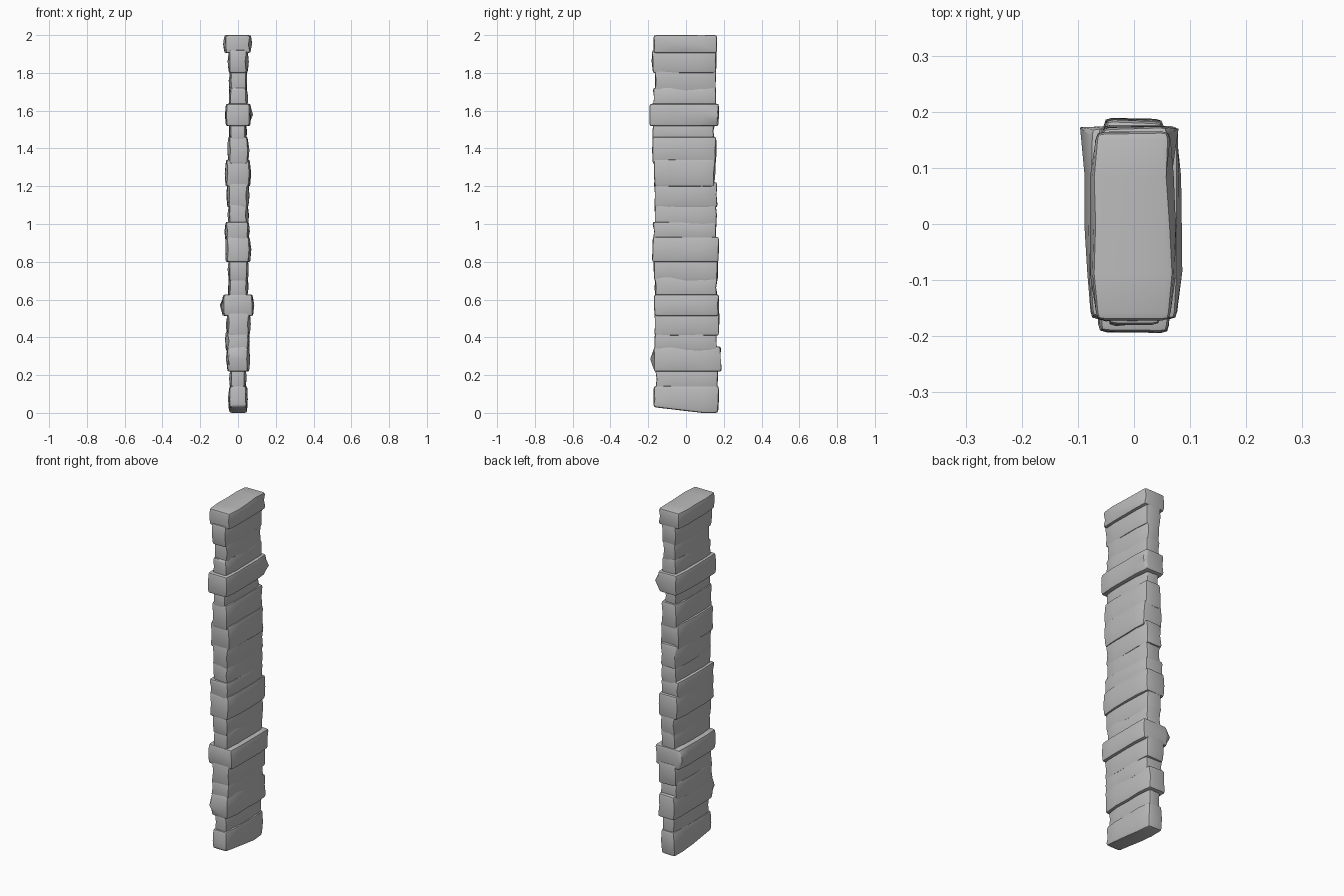
import bpy, bmesh, math, random

random.seed(4)
if "Cube" in bpy.data.objects:
    bpy.data.objects.remove(bpy.data.objects["Cube"])

stone = bpy.data.materials.new("stone grey")
stone.use_nodes = True
colour = (0.5, 0.5, 0.5, 1)
stone.diffuse_color = colour
stone.node_tree.nodes["Principled BSDF"].inputs["Base Color"].default_value = colour


def add_stone(name, z0, z1, left, right, front, back, tilt=0.0, bevel=0.014):
    """Rounded, slightly uneven slab; tilt lifts the front of its underside."""
    bm = bmesh.new()
    bmesh.ops.create_cube(bm, size=1)
    # Cross cuts along the long sides and one round the middle
    for y in (-0.25, 0, 0.25):
        bmesh.ops.bisect_plane(bm, geom=bm.verts[:] + bm.edges[:] + bm.faces[:],
                               plane_co=(0, y, 0), plane_no=(0, 1, 0))
    bmesh.ops.bisect_plane(bm, geom=bm.verts[:] + bm.edges[:] + bm.faces[:],
                           plane_co=(0, 0, 0), plane_no=(0, 0, 1))
    for v in bm.verts:
        u, w, h = (c + 0.5 for c in v.co)
        pull = 0 if abs(v.co.z) < 0.1 else 0.004      # waist bulges out
        end = 0.006 if abs(v.co.y) > 0.4 else 0       # ends narrow a little
        side = 1 if u > 0.5 else -1
        v.co.x = left + (right - left) * u - side * (pull + end)
        v.co.x += random.uniform(-0.003, 0.003)
        v.co.y = front + (back - front) * w - math.copysign(pull, v.co.y) * (end > 0)
        v.co.y += random.uniform(-0.004, 0.004)
        v.co.z = z0 + (z1 - z0) * h
        if h < 0.1:
            v.co.z += tilt * max(0, 1 - w / 0.75)
    edges = [e for e in bm.edges if e.calc_face_angle(0) > math.radians(50)]
    bmesh.ops.bevel(bm, geom=edges, offset=bevel, segments=2, profile=0.6,
                    affect='EDGES', clamp_overlap=True)
    bmesh.ops.recalc_face_normals(bm, faces=bm.faces)
    mesh = bpy.data.meshes.new(name)
    bm.to_mesh(mesh)
    bm.free()
    mesh.materials.append(stone)
    obj = bpy.data.objects.new(name, mesh)
    bpy.context.collection.objects.link(obj)
    bpy.ops.object.select_all(action='DESELECT')
    obj.select_set(True)
    bpy.context.view_layer.objects.active = obj
    bpy.ops.object.shade_smooth_by_angle(angle=math.radians(50))


# Courses from the ground up: top height, left x, right x, front y, back y
courses = [
    (.13, -.053, .052, -.172, .175), (.23, -.045, .044, -.165, .172),
    (.34, -.062, .062, -.172, .189), (.42, -.067, .062, -.17, .168),
    (.525, -.062, .066, -.172, .178), (.615, -.086, .085, -.172, .175),
    (.71, -.053, .055, -.168, .168), (.81, -.054, .055, -.174, .17),
    (.92, -.068, .068, -.182, .175), (1.0, -.07, .06, -.178, .164),
    (1.1, -.053, .056, -.168, .162), (1.21, -.06, .06, -.17, .168),
    (1.33, -.068, .068, -.172, .155), (1.45, -.055, .058, -.183, .16),
    (1.53, -.048, .046, -.178, .155), (1.625, -.068, .069, -.195, .176),
    (1.71, -.05, .052, -.178, .162), (1.81, -.047, .05, -.168, .16),
    (1.91, -.053, .055, -.182, .163),
]
below = 0.0
for i, (top, *sides) in enumerate(courses):
    # Neighbouring courses sink into each other so no gap shows
    overlap = 0.012 if i else 0
    add_stone(f"stone_course_{i + 1}", below - overlap, top + 0.012, *sides,
              tilt=0 if i else 0.03)
    below = top
add_stone("cap_stone", below - 0.005, 2.0, -.076, .073, -.175, .168)
